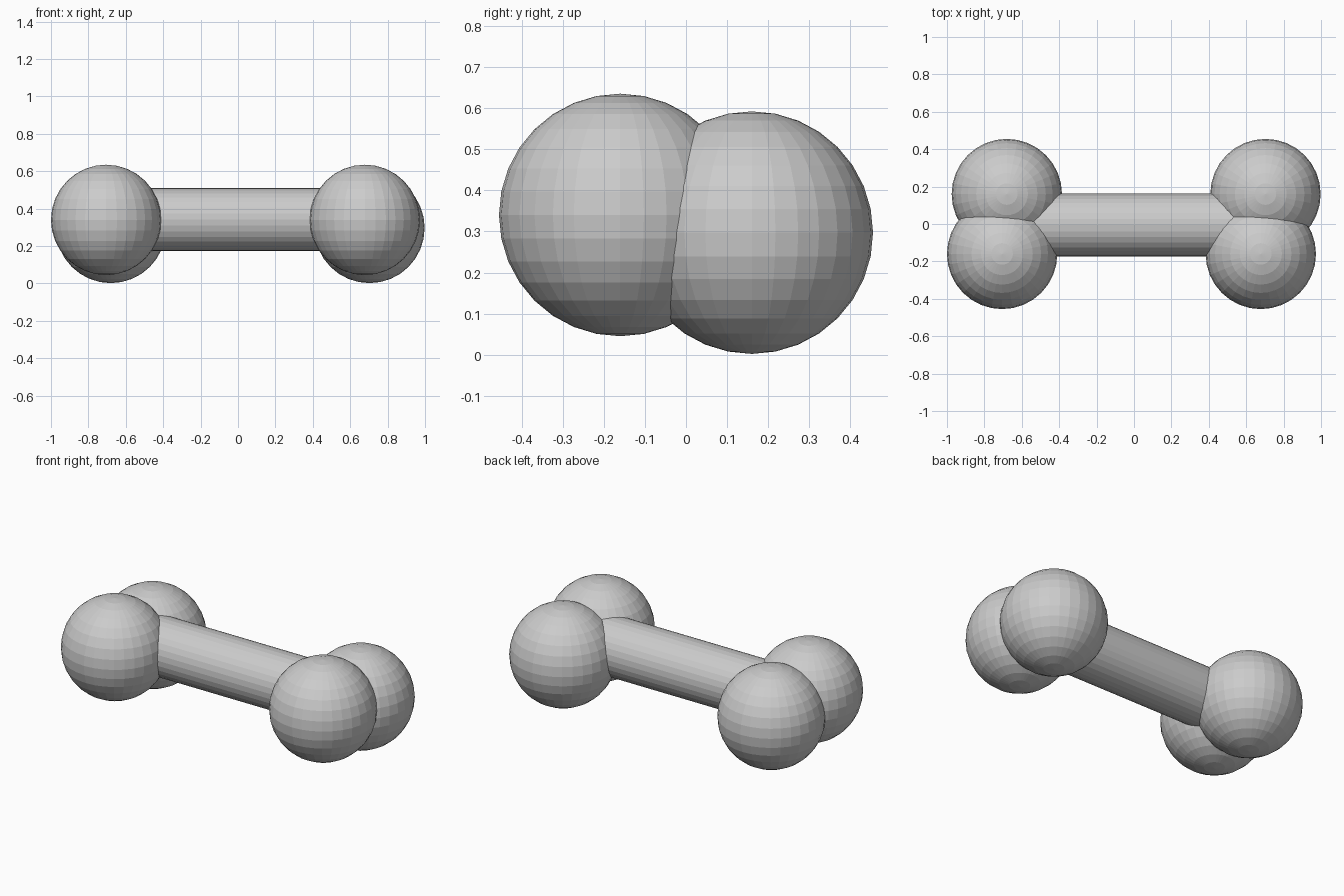
import bpy
from math import pi

if "Cube" in bpy.data.objects:
    bpy.data.objects.remove(bpy.data.objects["Cube"])

R = 0.295


def knob(name, x, y, z):
    bpy.ops.mesh.primitive_uv_sphere_add(segments=32, ring_count=16, radius=R, location=(x, y, z))
    bpy.context.object.name = name


# Two overlapping knobs at each end, the rear pair slightly lower
knob("front_left_knob", -0.705, -0.16, 0.34)
knob("front_right_knob", 0.678, -0.16, 0.34)
knob("back_left_knob", -0.68, 0.16, 0.297)
knob("back_right_knob", 0.703, 0.16, 0.297)

# Straight shaft joining the knobs
bpy.ops.mesh.primitive_cylinder_add(vertices=32, radius=0.168, depth=1.38,
                                    location=(0, -0.006, 0.342), rotation=(0, pi / 2, 0))
bpy.context.object.name = "shaft"
